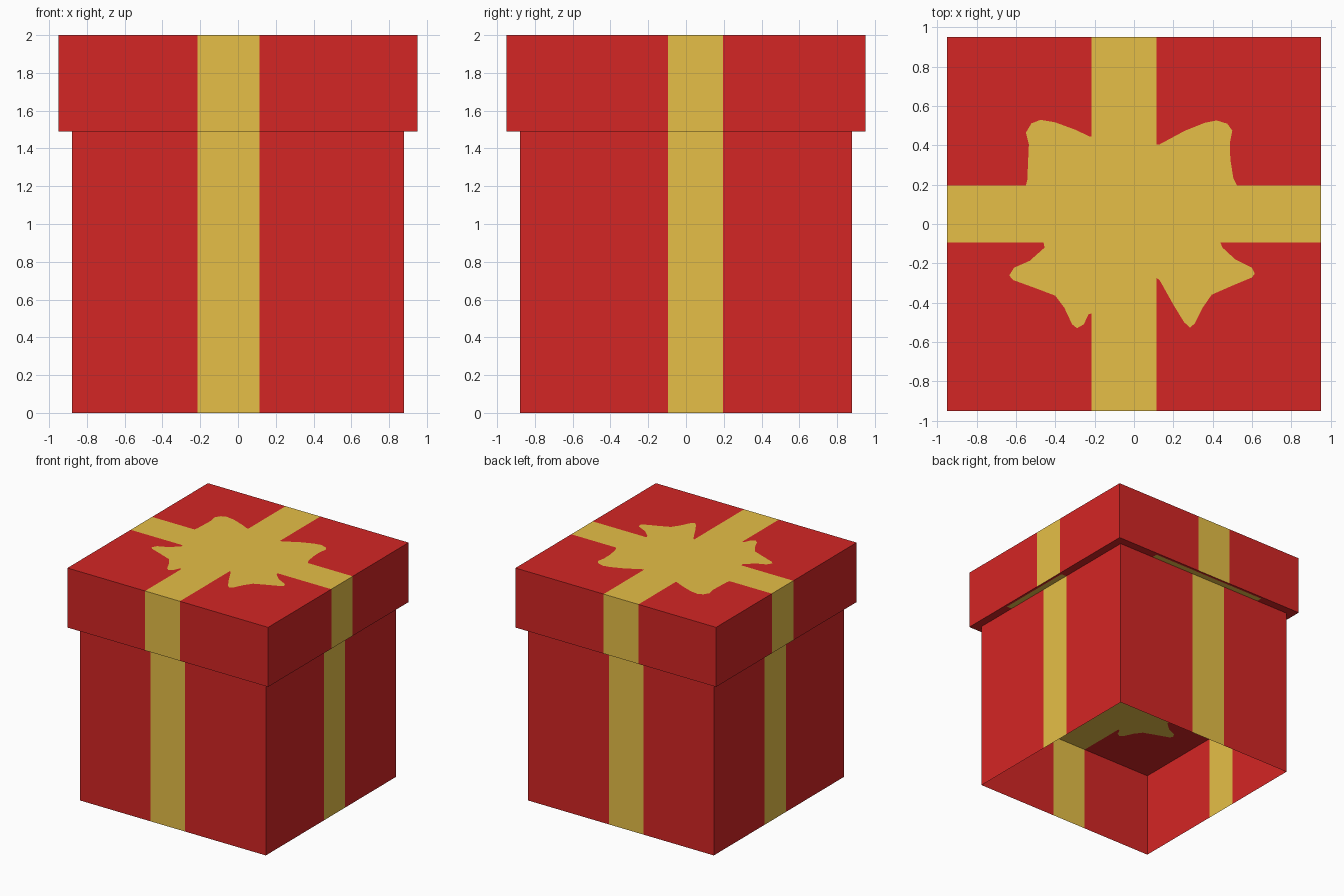
import bpy, bmesh

if "Cube" in bpy.data.objects:
    bpy.data.objects.remove(bpy.data.objects["Cube"])

LID, BODY = 0.951, 0.88          # half widths
Z_RIM, Z_TOP, Z_PANEL = 1.49, 2.0, 0.74
RX = (-0.215, 0.115)             # ribbon limits on x
RY = (-0.095, 0.195)             # ribbon limits on y


def material(name, col):
    m = bpy.data.materials.new(name)
    m.diffuse_color = (*col, 1)
    m.use_nodes = True
    m.node_tree.nodes["Principled BSDF"].inputs["Base Color"].default_value = m.diffuse_color
    return m


MATS = [material("red paper", (0.658, 0.019, 0.018)),
        material("gold ribbon", (0.79, 0.52, 0.063))]

# Bow outline between the ribbon arms, one run per quadrant, clockwise from above
BOW = [
    [(.115, .405), (.13, .405), (.26, .475), (.36, .515), (.42, .527), (.475, .51),
     (.50, .475), (.488, .415), (.49, .33), (.505, .235), (.525, .195)],
    [(.44, -.095), (.45, -.12), (.515, -.18), (.60, -.222), (.615, -.252), (.60, -.272),
     (.49, -.318), (.395, -.36), (.35, -.425), (.31, -.505), (.285, -.527), (.255, -.50),
     (.20, -.41), (.13, -.285), (.115, -.275)],
    [(-.215, -.455), (-.232, -.46), (-.255, -.51), (-.29, -.53), (-.315, -.51),
     (-.355, -.425), (-.40, -.365), (-.505, -.325), (-.615, -.285), (-.635, -.262),
     (-.61, -.222), (-.53, -.187), (-.455, -.12), (-.46, -.095)],
    [(-.55, .195), (-.543, .225), (-.535, .405), (-.55, .465), (-.522, .512),
     (-.475, .53), (-.40, .517), (-.30, .48), (-.225, .445), (-.215, .445)],
]


def add_face(bm, pts, mat):
    f = bm.faces.new([bm.verts.new(p) for p in pts])
    f.material_index = mat


def finish(bm, name):
    bmesh.ops.remove_doubles(bm, verts=bm.verts, dist=1e-5)
    me = bpy.data.meshes.new(name)
    bm.to_mesh(me)
    bm.free()
    for m in MATS:
        me.materials.append(m)
    ob = bpy.data.objects.new(name, me)
    bpy.context.collection.objects.link(ob)


def add_bow_panel(bm, e, z, up):
    """Square sheet cut into a gold bow with ribbon arms and four red corners."""
    ends = [((RX[1], e), (e, RY[1])), ((e, RY[0]), (RX[1], -e)),
            ((RX[0], -e), (-e, RY[0])), ((-e, RY[1]), (RX[0], e))]
    corners = [(e, e), (e, -e), (-e, -e), (-e, e)]
    runs = [[a] + run + [b] for run, (a, b) in zip(BOW, ends)]
    sheets = [(sum(runs, []), 1)]
    sheets += [(run[::-1] + [c], 0) for run, c in zip(runs, corners)]
    for i, (pts, mat) in enumerate(sheets):
        clockwise = i == 0
        if clockwise == up:
            pts = pts[::-1]
        add_face(bm, [(x, y, z) for x, y in pts], mat)


def add_walls(bm, e, z0, z1):
    """Four walls, each split into red, ribbon, red."""
    for s in (-1, 1):
        for axis, rib in ((0, RX), (1, RY)):
            cuts = [-e, rib[0], rib[1], e]
            for k in range(3):
                a, b = cuts[k], cuts[k + 1]
                pts = [(a, z0), (b, z0), (b, z1), (a, z1)]
                if axis == 0:
                    pts = [(t, s * e, z) for t, z in pts]
                else:
                    pts = [(s * e, t, z) for t, z in pts]
                if (s == 1) == (axis == 0):
                    pts.reverse()
                add_face(bm, pts, int(k == 1))


def add_rim(bm):
    """Underside of the lid overhang with a narrow gold band along each side."""
    m = 0.93
    bands = [(0, 1, -.57, .54), (0, -1, -.30, .30), (1, 1, -.50, .19), (1, -1, -.50, .19)]
    for axis, s, lo, hi in bands:
        for p, q, cuts in ((BODY, m, (-BODY, lo, hi, BODY)), (m, LID, (-m, m))):
            for k in range(len(cuts) - 1):
                a, b = cuts[k], cuts[k + 1]
                # mitre the outer ends at the corners
                a2 = -q if k == 0 else a
                b2 = q if k == len(cuts) - 2 else b
                pts = [(a, p), (b, p), (b2, q), (a2, q)]
                if axis == 0:
                    pts = [(t, s * d, Z_RIM) for t, d in pts]
                else:
                    pts = [(s * d, t, Z_RIM) for t, d in pts]
                if (s == 1) == (axis == 0):
                    pts.reverse()
                add_face(bm, pts, int(k == 1))


# Lid: sides, decorated top, overhang underside
bm = bmesh.new()
add_walls(bm, LID, Z_RIM, Z_TOP)
add_bow_panel(bm, LID, Z_TOP, True)
add_rim(bm)
finish(bm, "lid")

# Box body: thin walls, open at the bottom
bm = bmesh.new()
add_walls(bm, BODY, 0, Z_RIM)
finish(bm, "box_body")

# Panel inside the body, seen from below
bm = bmesh.new()
add_bow_panel(bm, BODY, Z_PANEL, False)
finish(bm, "inner_panel")
